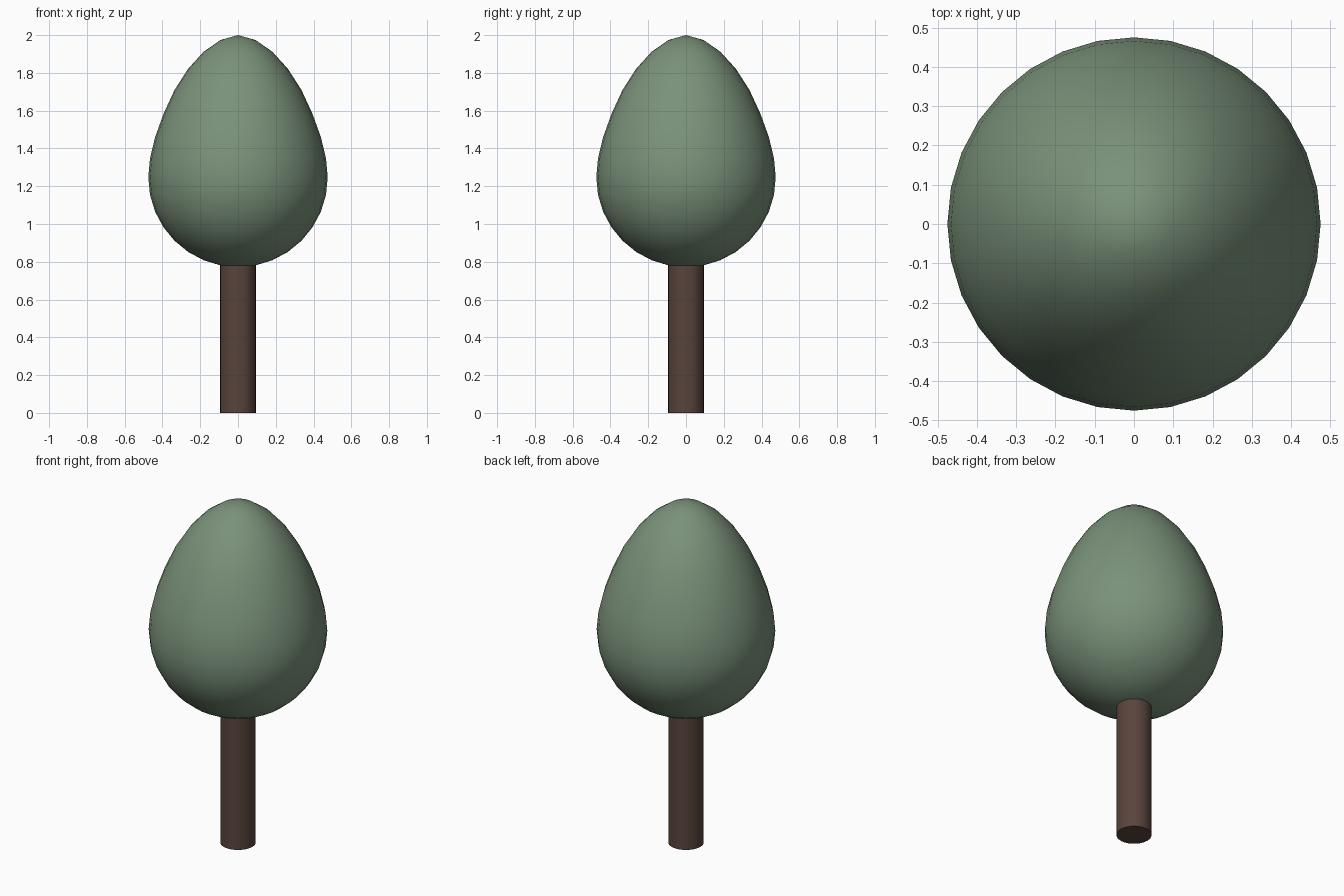
import bpy
from math import asin

if "Cube" in bpy.data.objects:
    bpy.data.objects.remove(bpy.data.objects["Cube"])


def finish(obj, name, color):
    obj.name = name
    mat = bpy.data.materials.new(name + "_color")
    mat.diffuse_color = color
    mat.use_nodes = True
    mat.node_tree.nodes["Principled BSDF"].inputs["Base Color"].default_value = mat.diffuse_color
    obj.data.materials.append(mat)
    bpy.ops.object.shade_smooth_by_angle()


# Trunk: plain round post reaching a little into the crown
TRUNK_TOP = 0.85
bpy.ops.mesh.primitive_cylinder_add(vertices=32, radius=0.094, depth=TRUNK_TOP,
                                    location=(0, 0, TRUNK_TOP / 2))
finish(bpy.context.object, "trunk", (0.10, 0.058, 0.045, 1))

# Crown: sphere with its upper half drawn up into an egg
RADIUS, MIDDLE = 0.475, 1.247
UPPER = [0, 0.10, 0.213, 0.335, 0.463, 0.575, 0.665, 0.727, 0.753]  # ring heights
bpy.ops.mesh.primitive_uv_sphere_add(segments=32, ring_count=16, radius=RADIUS,
                                     location=(0, 0, MIDDLE))
crown = bpy.context.object
for v in crown.data.vertices:
    if v.co.z > 0.001:
        ring = round(asin(min(1, v.co.z / RADIUS)) / (3.14159265 / 16))
        v.co.z = UPPER[ring]
finish(crown, "crown", (0.195, 0.285, 0.195, 1))
